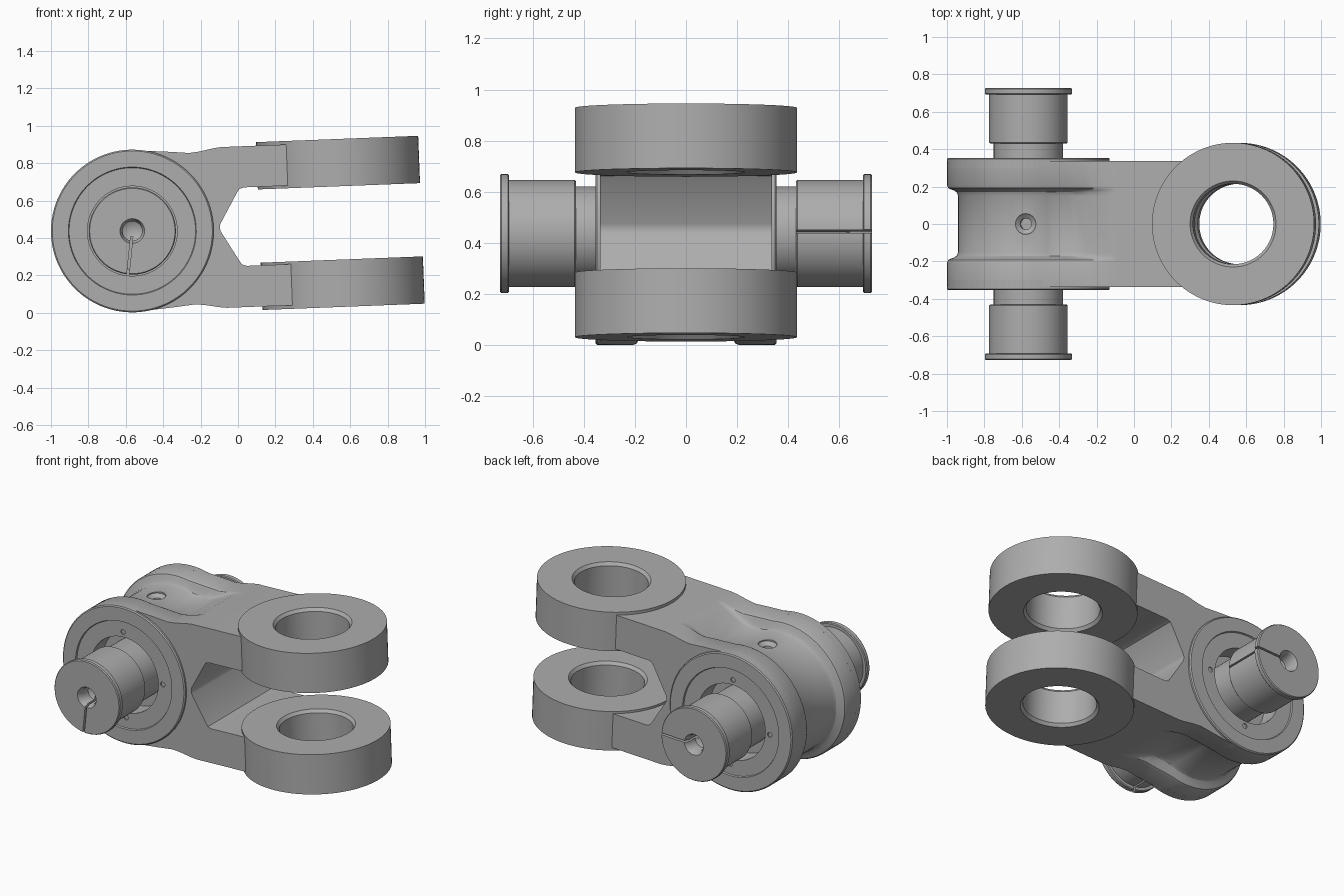
import bpy, bmesh, math
from mathutils import Matrix, Vector

if "Cube" in bpy.data.objects:
    bpy.data.objects.remove(bpy.data.objects["Cube"])

steel = bpy.data.materials.new("grey steel")
steel.use_nodes = True
steel.diffuse_color = (0.42, 0.42, 0.42, 1)
steel.node_tree.nodes["Principled BSDF"].inputs["Base Color"].default_value = (0.42, 0.42, 0.42, 1)

# Local frame: hub centre at the origin, forks along +x, slightly tilted up
TILT = Matrix.Translation((-0.565, 0, 0.437)) @ Matrix.Rotation(math.radians(-2.23), 4, 'Y')
TO_FRONT = Matrix.Rotation(math.pi / 2, 4, 'X')    # z axis -> -y
TO_BACK = Matrix.Rotation(-math.pi / 2, 4, 'X')    # z axis -> +y


def finish(name, bm, local=Matrix()):
    bmesh.ops.transform(bm, matrix=TILT @ local, verts=bm.verts)
    bmesh.ops.recalc_face_normals(bm, faces=bm.faces)
    mesh = bpy.data.meshes.new(name)
    bm.to_mesh(mesh)
    bm.free()
    mesh.materials.append(steel)
    ob = bpy.data.objects.new(name, mesh)
    bpy.context.collection.objects.link(ob)
    return ob


def lathe(name, profile, local=Matrix(), steps=72, closed=False):
    """Spin (radius, height) points round z; closed makes a ring section."""
    bm = bmesh.new()
    vs = [bm.verts.new((r, 0, h)) for r, h in profile]
    edges = [bm.edges.new(p) for p in zip(vs, vs[1:])]
    if closed:
        edges.append(bm.edges.new((vs[-1], vs[0])))
    bmesh.ops.spin(bm, geom=vs + edges, cent=(0, 0, 0), axis=(0, 0, 1),
                   angle=math.tau, steps=steps)
    bmesh.ops.remove_doubles(bm, verts=bm.verts, dist=0.0002)
    return finish(name, bm, local)


def cylinder_cutter(radius, low, high, local, steps=48):
    return lathe("cutter", [(0, low), (radius, low), (radius, high), (0, high)], local, steps)


def box_cutter(low, high, local):
    bm = bmesh.new()
    bmesh.ops.create_cube(bm, size=1)
    for v in bm.verts:
        v.co = Vector([(a + b) / 2 + c * (b - a) for a, b, c in zip(low, high, v.co)])
    return finish("cutter", bm, local)


def activate(ob):
    bpy.ops.object.select_all(action='DESELECT')
    ob.select_set(True)
    bpy.context.view_layer.objects.active = ob


def cut(ob, cutters):
    for c in cutters:
        c.hide_render = True
        activate(ob)
        mod = ob.modifiers.new("cut", 'BOOLEAN')
        mod.operation, mod.solver, mod.object = 'DIFFERENCE', 'EXACT', c
        bpy.ops.object.modifier_apply(modifier=mod.name)
        bpy.data.objects.remove(c)


def smooth(ob):
    activate(ob)
    bpy.ops.object.shade_smooth_by_angle(angle=math.radians(28))


# Body: side outline blends into a recessed saddle outline along the width
HUB, SADDLE, ARM, END = 0.435, 0.375, 0.43, 0.86


def outline(t):
    r = HUB + (SADDLE - HUB) * t
    first, last = 78 - 12 * t, 282 + 12 * t
    angles = [math.radians(first + (last - first) * i / 40) for i in range(41)]
    arc = [(r * math.cos(a), r * math.sin(a)) for a in angles]
    valley = 0.405 - 0.06 * t
    top = [(0.22, 0.415 - 0.07 * t), (0.32 - 0.06 * t, valley), (0.37 - 0.04 * t, valley + 0.005 + 0.02 * t),
           (0.45, 0.425), (0.49, ARM), (END, ARM)]
    notch = [(END, 0.21), (0.605, 0.21), (0.58, 0.202), (0.565, 0.18), (0.472, 0.02), (0.468, 0)]
    half = top[::-1]
    lower = [(x, -z) for x, z in top]
    inner_low = [(x, -z) for x, z in notch[:-1]]
    return half + arc + lower + inner_low + notch[::-1]


wall = [(0.337, 0), (0.205, 0), (0.192, 0.1), (0.186, 0.3), (0.18, 0.6), (0.17, 0.85), (0.15, 1)]
sections = [(-y, t) for y, t in wall] + wall[::-1]
bm = bmesh.new()
loops = [[bm.verts.new((x, y, z)) for x, z in outline(t)] for y, t in sections]
for a, b in zip(loops, loops[1:]):
    for i in range(len(a)):
        j = (i + 1) % len(a)
        bm.faces.new((a[i], a[j], b[j], b[i]))
bm.faces.new(loops[0])
bm.faces.new(loops[-1])
body = finish("forked_body", bm)

# Pin bores in both cheeks, and the countersunk oil hole on top
oil = lathe("cutter", [(0, 0.24), (0.03, 0.24), (0.03, 0.345), (0.055, 0.365), (0.055, 0.5), (0, 0.5)], steps=32)
cut(body, [cylinder_cutter(0.24, 0.22, 0.5, m, 72) for m in (TO_FRONT, TO_BACK)] + [oil])
smooth(body)

# Fork eyes: thick rings with chamfered bores
eye = [(0.215, 0.215), (0.23, 0.196), (0.434, 0.196), (0.434, 0.449), (0.23, 0.449), (0.215, 0.43)]
for name, side in (("upper_fork_eye", 1), ("lower_fork_eye", -1)):
    smooth(lathe(name, [(r, side * h) for r, h in eye], Matrix.Translation((1.113, 0, 0)),
                 96, closed=True))

# Hub cheeks with bolted covers, and the stepped pins with slit collars
cheek = [(0.24, 0.3), (0.24, 0.345), (0.338, 0.345), (0.342, 0.354), (0.428, 0.354),
         (0.435, 0.348), (0.435, 0.3)]
pin = [(0, 0), (0.185, 0), (0.185, 0.43), (0.204, 0.43), (0.21, 0.436), (0.21, 0.692),
       (0.228, 0.692), (0.233, 0.697), (0.233, 0.722), (0.228, 0.728), (0.066, 0.728),
       (0.052, 0.7), (0.052, 0.64), (0, 0.61)]
for name, turn, slit_angle in (("front", TO_FRONT, 262), ("back", TO_BACK, 0)):
    cover = lathe(name + "_hub_cover", cheek, turn, 96, closed=True)
    bolts = []
    for k in range(4):
        a = k * math.pi / 2
        spot = Matrix.Translation((0.272 * math.cos(a), 0.272 * math.sin(a), 0))
        bolts.append(cylinder_cutter(0.016, 0.32, 0.4, turn @ spot, 16))
    cut(cover, bolts)
    smooth(cover)

    shaft = lathe(name + "_pin", pin, turn)
    spin = turn @ Matrix.Rotation(math.radians(slit_angle), 4, 'Z')
    cut(shaft, [box_cutter((0.03, -0.006, 0.432), (0.3, 0.006, 0.8), spin)])
    smooth(shaft)
